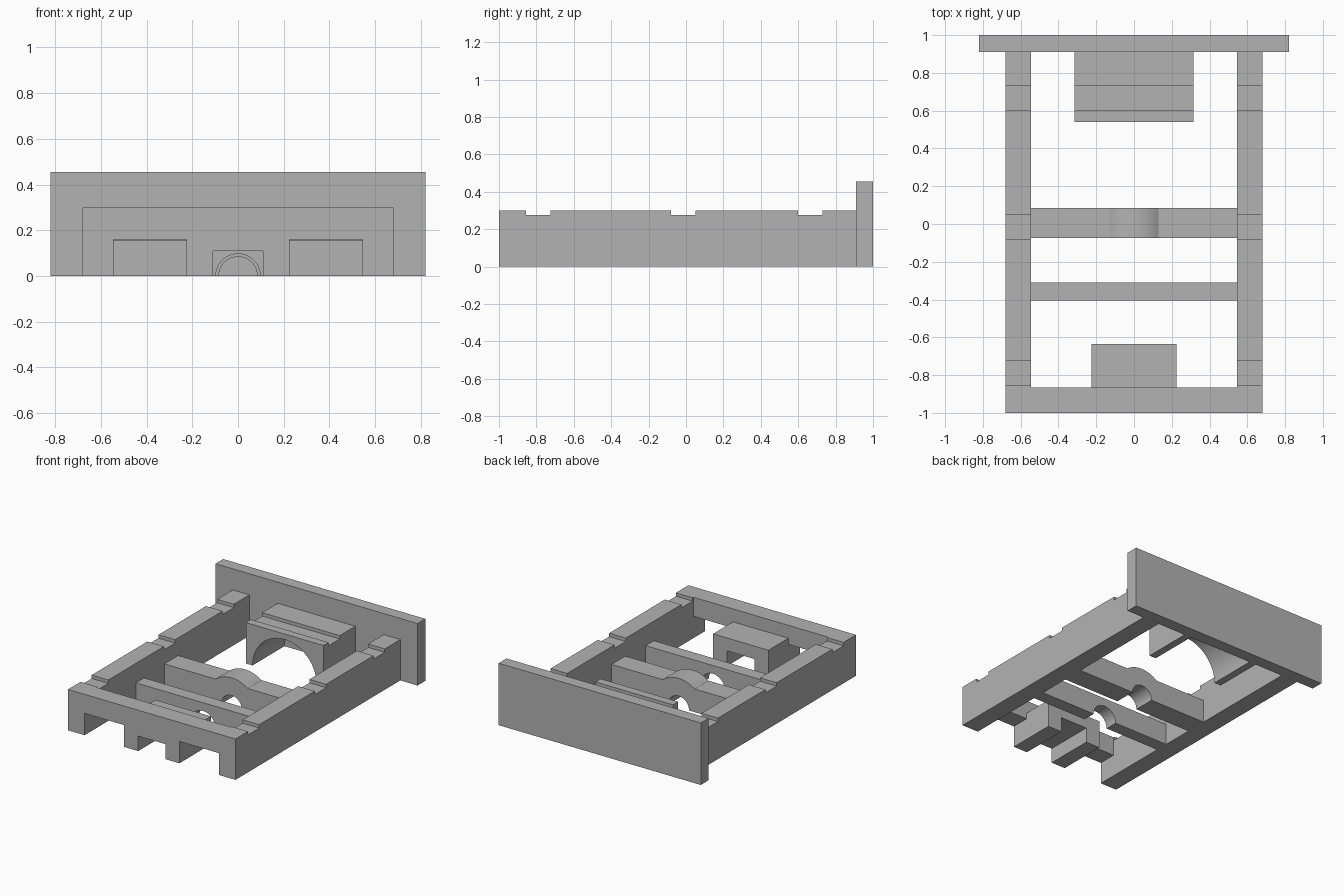
import bpy, bmesh
from math import cos, sin, pi, atan2, hypot

cube = bpy.data.objects.get("Cube")
if cube:
    bpy.data.objects.remove(cube, do_unlink=True)

GREY = (0.45, 0.45, 0.45, 1.0)
grey = bpy.data.materials.new("plain grey")
grey.use_nodes = True
grey.diffuse_color = GREY
grey.node_tree.nodes["Principled BSDF"].inputs["Base Color"].default_value = GREY


def extrude(name, profile, start, end, axis="y"):
    """Extrude a closed profile: (x, z) along y, or (y, z) along x."""
    bm = bmesh.new()
    place = (lambda a, b: (a, start, b)) if axis == "y" else (lambda a, b: (start, a, b))
    face = bm.faces.new([bm.verts.new(place(a, b)) for a, b in profile])
    result = bmesh.ops.extrude_face_region(bm, geom=[face])
    depth = end - start
    shift = (0, depth, 0) if axis == "y" else (depth, 0, 0)
    moved = [g for g in result["geom"] if isinstance(g, bmesh.types.BMVert)]
    bmesh.ops.translate(bm, verts=moved, vec=shift)
    bmesh.ops.recalc_face_normals(bm, faces=bm.faces)
    mesh = bpy.data.meshes.new(name)
    bm.to_mesh(mesh)
    bm.free()
    mesh.materials.append(grey)
    obj = bpy.data.objects.new(name, mesh)
    bpy.context.collection.objects.link(obj)
    bpy.ops.object.select_all(action="DESELECT")
    obj.select_set(True)
    bpy.context.view_layer.objects.active = obj
    bpy.ops.object.shade_smooth_by_angle()
    return obj


def arc(radius, first, last, steps=32):
    return [(radius * cos(first + (last - first) * i / steps),
             radius * sin(first + (last - first) * i / steps)) for i in range(steps + 1)]


def arched(half, height, radius, top=()):
    """Bar section with a half-round opening in its underside."""
    return ([(-half, 0)] + arc(radius, pi, 0) + [(half, 0), (half, height)]
            + list(top) + [(-half, height)])


RAIL_IN, RAIL_OUT = 0.545, 0.68
FRONT, BACK = -1.0, 0.91
TOP, GROOVE = 0.3, 0.275
GROOVES = [(-0.855, -0.725), (-0.08, 0.05), (0.6, 0.73)]

# Side rails with shallow grooves across the top
rail = [(BACK, 0), (FRONT, 0), (FRONT, TOP)]
for a, b in GROOVES:
    rail += [(a, TOP), (a, GROOVE), (b, GROOVE), (b, TOP)]
rail.append((BACK, TOP))
extrude("left_rail", rail, RAIL_IN, RAIL_OUT, "x")
extrude("right_rail", rail, -RAIL_OUT, -RAIL_IN, "x")

# Back plate
extrude("back_plate", [(-0.82, 0), (0.82, 0), (0.82, 0.455), (-0.82, 0.455)], BACK, 1.0)

# Front wall with two wide openings and a central slot
slot = [(0.225, 0), (0.11, 0), (0.11, 0.11)]
slot += [(-x, z) for x, z in reversed(slot)]
extrude("front_wall", [(-RAIL_IN, TOP), (RAIL_IN, TOP), (RAIL_IN, 0.16), (0.225, 0.16)]
        + slot + [(-0.225, 0.16), (-RAIL_IN, 0.16)], FRONT, -0.865)

# Slotted block behind the front wall
extrude("front_block", [(-0.225, 0.205), (0.225, 0.205)] + slot, -0.865, -0.635)

# Thin crossbar with a half-round opening
extrude("front_crossbar", arched(RAIL_IN, 0.157, 0.097), -0.405, -0.31)

# Middle crossbar with a rounded hump over its opening
hump_angle = atan2(0.17, 0.13)
hump = arc(hypot(0.13, 0.17), hump_angle, pi - hump_angle, 16)
extrude("middle_crossbar", arched(RAIL_IN, 0.17, 0.084, hump), -0.075, 0.085)

# Arched rear block, grooved in line with the rails
a, b = GROOVES[-1]
for name, height, start, end in [("rear_block_lip", TOP, 0.54, a),
                                 ("rear_block_groove", GROOVE, a, b),
                                 ("rear_block_body", TOP, b, BACK)]:
    extrude(name, arched(0.315, height, 0.26), start, end)
